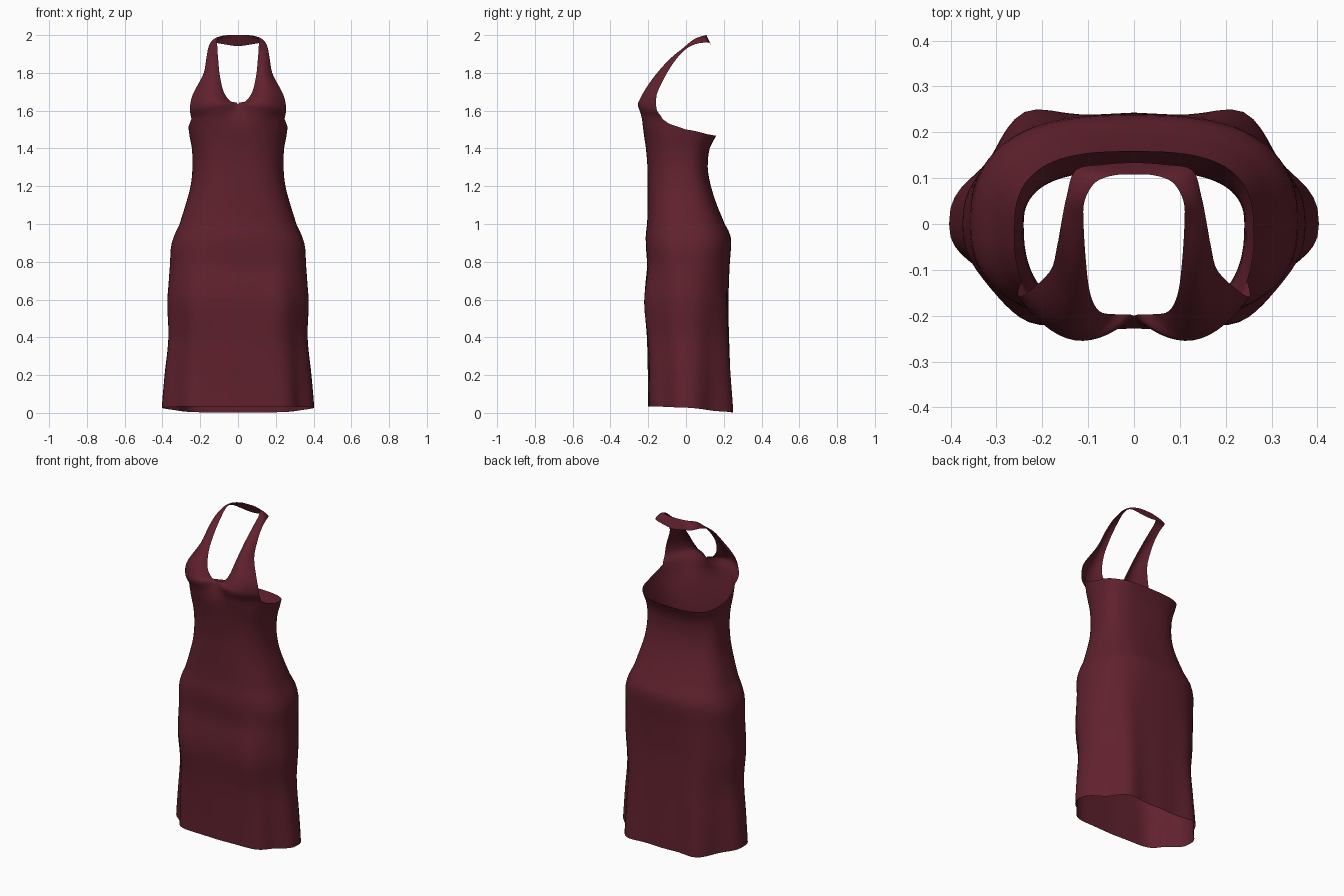
import bpy, bmesh, math
from mathutils import Vector

if "Cube" in bpy.data.objects:
    bpy.data.objects.remove(bpy.data.objects["Cube"])

wine = bpy.data.materials.new("wine_red")
wine.diffuse_color = (0.118, 0.0155, 0.027, 1)
wine.use_nodes = True
wine.node_tree.nodes["Principled BSDF"].inputs["Base Color"].default_value = wine.diffuse_color

# Body profile: height, half width, front depth, back depth
PROFILE = [
    (0.00, .384, .200, .243), (0.20, .373, .202, .235), (0.40, .358, .207, .228),
    (0.58, .368, .220, .224), (0.68, .364, .215, .227), (0.78, .359, .206, .231),
    (0.88, .355, .212, .238), (0.94, .337, .213, .235), (1.00, .309, .206, .205),
    (1.10, .278, .203, .164), (1.20, .251, .203, .132), (1.30, .241, .204, .115),
    (1.40, .244, .212, .125), (1.47, .257, .222, .160), (1.52, .264, .228, .170),
    (1.60, .276, .224, .175)]

# Halter rows: neckline edge, middle, armhole edge
HALTER = [
    ((0, -.200, 1.635), (.13, -.252, 1.620), (.254, -.153, 1.60)),
    ((.040, -.197, 1.650), (.14, -.243, 1.66), (.250, -.158, 1.65)),
    ((.076, -.190, 1.700), (.15, -.212, 1.715), (.233, -.150, 1.70)),
    ((.096, -.150, 1.785), (.142, -.154, 1.795), (.183, -.103, 1.795)),
    ((.105, -.080, 1.870), (.138, -.075, 1.882), (.168, -.050, 1.875)),
    ((.110, .000, 1.945), (.135, .006, 1.943), (.158, .005, 1.93)),
    ((.108, .050, 1.982), (.132, .058, 1.975), (.147, .060, 1.955)),
    ((.085, .090, 1.996), (.105, .104, 1.985), (.127, .118, 1.960)),
    ((.045, .106, 2.000), (.055, .117, 1.980), (.065, .130, 1.950)),
    ((0, .108, 2.000), (0, .119, 1.975), (0, .134, 1.942))]

HALF, ARM, ROWS, STEPS = 40, 14, 44, 4


def catmull(a, b, c, d, t):
    return .5 * (2 * b + (c - a) * t + (2 * a - 5 * b + 4 * c - d) * t * t
                 + (3 * b - a - 3 * c + d) * t ** 3)


def profile_at(z):
    i = max(k for k in range(len(PROFILE) - 1) if PROFILE[k][0] <= max(z, 0))
    p, q = PROFILE[i], PROFILE[i + 1]
    t = (z - p[0]) / (q[0] - p[0])
    before, after = PROFILE[max(i - 1, 0)], PROFILE[min(i + 2, len(PROFILE) - 1)]
    return [catmull(before[k], p[k], q[k], after[k], t) for k in (1, 2, 3)]


def ramp(y, points):
    for (y0, z0), (y1, z1) in zip(points, points[1:]):
        if y <= y1:
            return z0 + (z1 - z0) * max(0, (y - y0) / (y1 - y0))
    return points[-1][1]


def bump(v, centre, width):
    return math.exp(-((v - centre) / width) ** 2)


def body_point(j, t):
    """Point on the right half; j runs from front to back, t from hem to top."""
    a = math.pi * j / HALF
    s, c = math.sin(a), math.cos(a)
    y_guide = -.225 * abs(c) ** .75 if c > 0 else -.16 * c
    top = ramp(y_guide, [(-.23, 1.55), (-.145, 1.56), (-.125, 1.556), (-.09, 1.53),
                         (0, 1.50), (.1, 1.475), (.16, 1.467)])
    hem = ramp(-.23 * c, [(-.2, .035), (0, .028), (.12, .012), (.23, .001)])
    z = hem + (top - hem) * t
    w, front, back = profile_at(z)
    n = 2.65 if c > 0 else ramp(z, [(.3, 2.45), (1.0, 2.75)])
    # Ease the exponent so front and back meet smoothly at the side
    n += (2.55 - n) * s ** 4
    x = w * max(s, 0) ** (2 / n) if 0 < j < HALF else 0
    y = -math.copysign(abs(c) ** (2 / n), c) * (front if c > 0 else back)
    # Skirt folds that deepen toward the hem
    low = max(0, 1 - z / .85)
    fold = 1 - .055 * low * math.cos(6 * a) * min(1, 2 * s)
    x, y = x * fold, y * fold
    y += .02 * low * bump(a, math.radians(150), .2)
    y -= .016 * bump(a, math.radians(30), .25) * bump(z, .58, .2)
    # Fullness under the bust
    if c > 0:
        y -= .018 * bump(x, .13, .07) * bump(z, 1.58, .06)
    return Vector((x, y, z))


bm = bmesh.new()


def skin(grid):
    for r0, r1 in zip(grid, grid[1:]):
        for k in range(len(r0) - 1):
            bm.faces.new((r0[k], r0[k + 1], r1[k + 1], r1[k]))


# Skirt and bodice
body = [[bm.verts.new(body_point(j, i / ROWS)) for j in range(HALF + 1)]
        for i in range(ROWS + 1)]
skin(body)

# Halter front, straps and neck band
rows = [[v.co.copy() for v in body[-3][:ARM + 1]],
        [v.co.copy() for v in body[-1][:ARM + 1]]]
for edge_in, mid, edge_out in HALTER:
    a, m, b = Vector(edge_in), Vector(mid), Vector(edge_out)
    row = []
    for k in range(ARM + 1):
        u = k / ARM
        row.append(a * (1 - u) * (1 - 2 * u) + m * 4 * u * (1 - u) + b * u * (2 * u - 1))
    rows.append(row)
rows.append([Vector((-p.x, p.y, p.z)) for p in rows[-2]])
halter = [body[-1][:ARM + 1]]
for i in range(1, len(rows) - 2):
    for s in range(1, STEPS + 1):
        line = []
        for k in range(ARM + 1):
            p = catmull(rows[i - 1][k], rows[i][k], rows[i + 1][k], rows[i + 2][k], s / STEPS)
            p.x = 0 if i == 1 and k == 0 else max(p.x, 0)
            line.append(bm.verts.new(p))
        halter.append(line)
skin(halter)

mesh = bpy.data.meshes.new("halter_dress")
bm.to_mesh(mesh)
bm.free()
mesh.materials.append(wine)
dress = bpy.data.objects.new("halter_dress", mesh)
bpy.context.collection.objects.link(dress)
mirror = dress.modifiers.new("mirror", 'MIRROR')
mirror.use_clip = True
mirror.merge_threshold = .0005

bpy.context.view_layer.objects.active = dress
dress.select_set(True)
bpy.ops.object.shade_smooth_by_angle(angle=math.radians(60))
